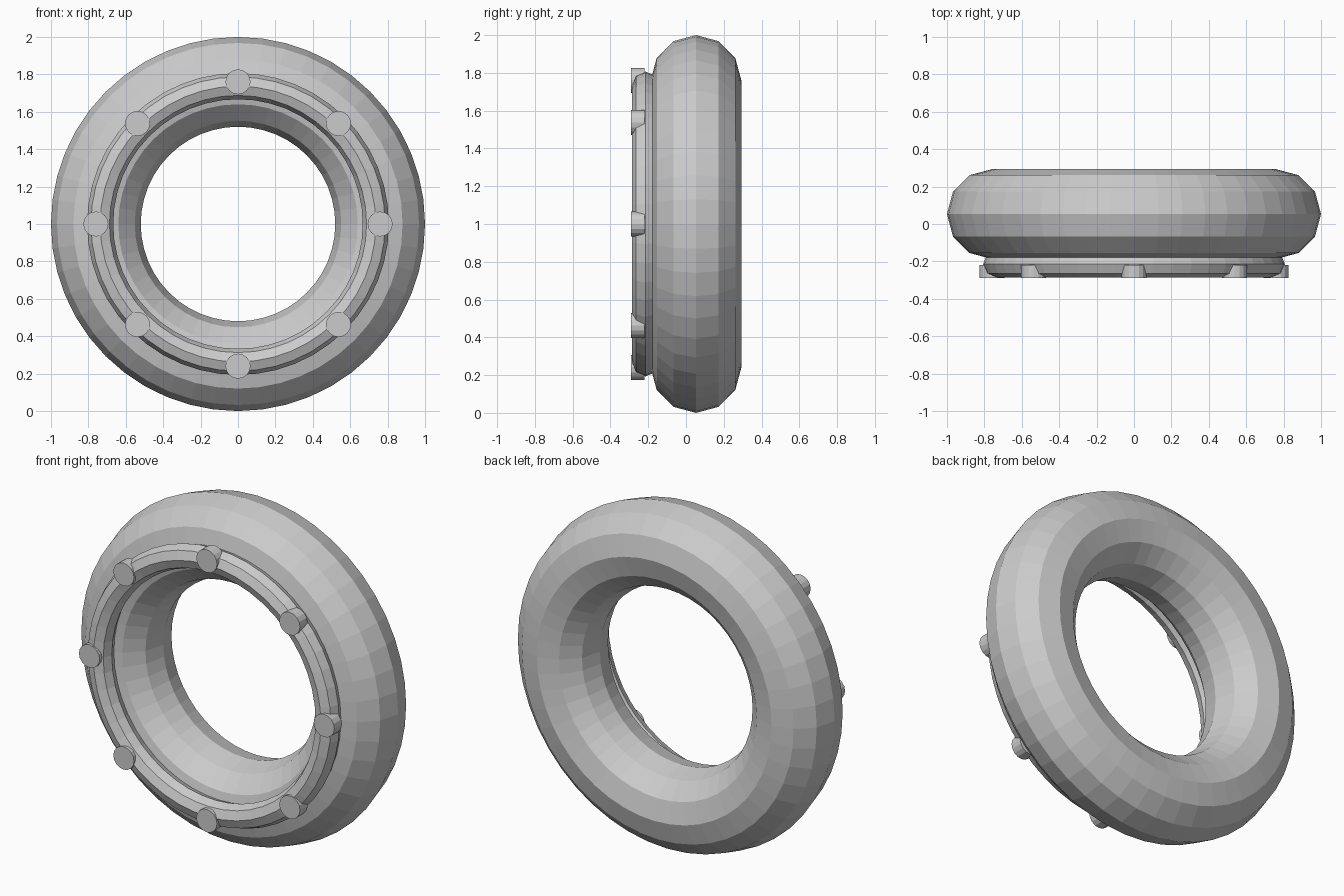
import bpy
import math

cube = bpy.data.objects.get("Cube")
if cube:
    bpy.data.objects.remove(cube)

GREY = (0.6, 0.6, 0.6, 1)
grey = bpy.data.materials.new("plain_grey")
grey.use_nodes = True
grey.diffuse_color = GREY
grey.node_tree.nodes["Principled BSDF"].inputs["Base Color"].default_value = GREY

FACE_FRONT = (math.pi / 2, 0, 0)  # turns the z axis of a primitive towards the front


def finish(name):
    obj = bpy.context.object
    obj.name = name
    obj.data.materials.append(grey)
    return obj


def ring(name, y, major, minor, sides):
    bpy.ops.mesh.primitive_torus_add(
        major_radius=major, minor_radius=minor, major_segments=48,
        minor_segments=sides, location=(0, y, 1), rotation=FACE_FRONT)
    return finish(name)


# Thick main ring and the slim rim on its front
ring("main_ring", 0.053, 0.76, 0.24, 12)
ring("front_rim", -0.215, 0.737, 0.07, 8)

# Eight round studs spaced evenly around the rim
for i in range(8):
    a = i * math.tau / 8
    bpy.ops.mesh.primitive_cylinder_add(
        vertices=16, radius=0.067, depth=0.07, rotation=FACE_FRONT,
        location=(0.76 * math.cos(a), -0.255, 1 + 0.76 * math.sin(a)))
    finish(f"stud_{i + 1}")
